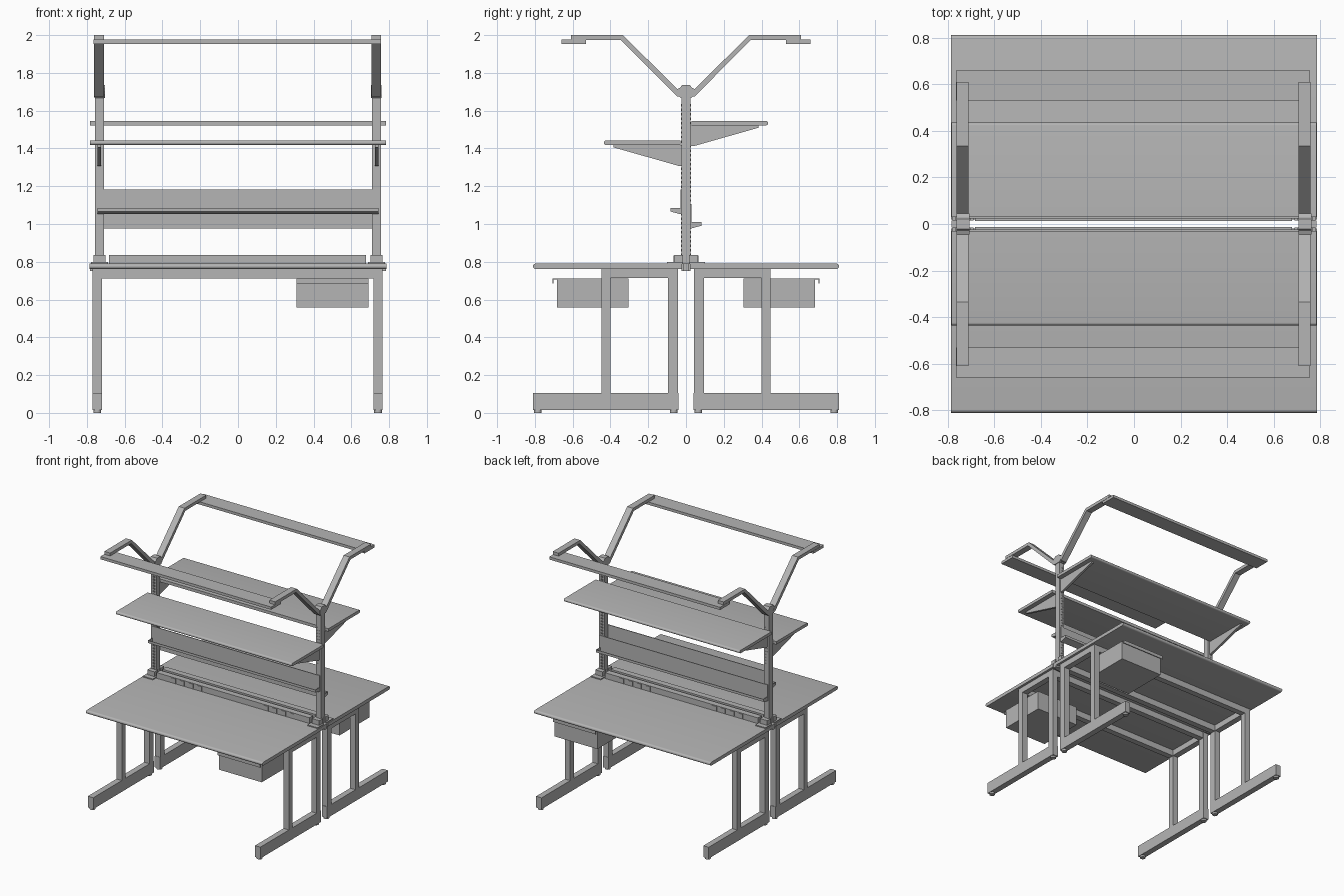
import bpy, bmesh
from math import sin, cos, pi

if "Cube" in bpy.data.objects:
    bpy.data.objects.remove(bpy.data.objects["Cube"])

grey = bpy.data.materials.new("light grey")
grey.use_nodes = True
COLOUR = (0.46, 0.46, 0.46, 1)
grey.diffuse_color = COLOUR
next(n for n in grey.node_tree.nodes if n.type == 'BSDF_PRINCIPLED').inputs["Base Color"].default_value = COLOUR


def extrude(name, outline, x0, x1):
    """Solid made from a y-z outline pulled along x."""
    bm = bmesh.new()
    face = bm.faces.new([bm.verts.new((x0, y, z)) for y, z in outline])
    pulled = bmesh.ops.extrude_face_region(bm, geom=[face])
    verts = [v for v in pulled["geom"] if isinstance(v, bmesh.types.BMVert)]
    bmesh.ops.translate(bm, verts=verts, vec=(x1 - x0, 0, 0))
    bmesh.ops.recalc_face_normals(bm, faces=bm.faces)
    mesh = bpy.data.meshes.new(name)
    bm.to_mesh(mesh)
    bm.free()
    mesh.materials.append(grey)
    obj = bpy.data.objects.new(name, mesh)
    bpy.context.collection.objects.link(obj)
    return obj


def box(name, x0, x1, y0, y1, z0, z1):
    return extrude(name, [(y0, z0), (y1, z0), (y1, z1), (y0, z1)], x0, x1)


def slab(name, half_width, s, inner, outer, z0, z1):
    """Board with a rounded outer edge."""
    r, mid = (z1 - z0) / 2, (z0 + z1) / 2
    nose = [(s * (outer - r + r * cos(a)), mid + r * sin(a))
            for a in [pi * (i / 8 - 0.5) for i in range(9)]]
    return extrude(name, [(s * inner, z1), (s * inner, z0)] + nose, -half_width, half_width)


def repeat(obj, count, step):
    mod = obj.modifiers.new("repeat", 'ARRAY')
    mod.count = count
    mod.use_relative_offset = False
    mod.use_constant_offset = True
    mod.constant_offset_displace = step


def shelf(tag, s, z):
    # Board on two tapered brackets
    slab(tag + "_shelf", 0.783, s, 0.03, 0.435, z, z + 0.024)
    for x in (-0.735, 0.735):
        extrude(tag + "_shelf_bracket",
                [(s * 0.025, z), (s * 0.025, z - 0.11), (s * 0.04, z - 0.11),
                 (s * 0.385, z - 0.012), (s * 0.385, z)], x - 0.01, x + 0.01)


def panel_tray(tag, s, z):
    # Back panel with a shallow sloping tray along its lower edge
    box(tag + "_panel", -0.745, 0.745, s * 0.024, s * 0.03, z, z + 0.13)
    extrude(tag + "_tray",
            [(s * 0.03, z), (s * 0.082, z + 0.014), (s * 0.082, z + 0.034),
             (s * 0.077, z + 0.034), (s * 0.077, z + 0.019), (s * 0.03, z + 0.006)],
            -0.745, 0.745)
    for x in (-0.745, 0.742):
        extrude(tag + "_tray_end",
                [(s * 0.03, z), (s * 0.082, z + 0.014), (s * 0.082, z + 0.034),
                 (s * 0.03, z + 0.034)], x, x + 0.003)


def workstation(tag, s):
    # Worktop
    slab(tag + "_worktop", 0.785, s, 0.02, 0.81, 0.762, 0.79)

    # Leg frames
    for x in (-0.745, 0.742):
        a, b = x - 0.024, x + 0.024
        box(tag + "_foot_beam", a, b, s * 0.04, s * 0.81, 0.014, 0.105)
        box(tag + "_outer_leg", a, b, s * 0.4, s * 0.447, 0.105, 0.762)
        box(tag + "_inner_leg", a, b, s * 0.043, s * 0.094, 0.105, 0.762)
        box(tag + "_top_rail", a, b, s * 0.094, s * 0.4, 0.715, 0.762)
        for y in (0.065, 0.785):
            bpy.ops.mesh.primitive_cylinder_add(vertices=20, radius=0.021, depth=0.016,
                                                location=(x, s * y, 0.008))
            pad = bpy.context.object
            pad.name = tag + "_levelling_pad"
            pad.data.materials.append(grey)

    # Cross beams under the worktop
    for y in (0.045, 0.4):
        box(tag + "_cross_beam", -0.721, 0.718, s * y, s * (y + 0.047), 0.712, 0.762)

    # Hanging drawer with a hooked pull
    box(tag + "_drawer", 0.31, 0.69, s * 0.305, s * 0.683, 0.558, 0.712)
    extrude(tag + "_drawer_pull",
            [(s * 0.683, 0.712), (s * 0.706, 0.712), (s * 0.706, 0.685),
             (s * 0.701, 0.685), (s * 0.701, 0.706), (s * 0.683, 0.706)], 0.31, 0.69)

    # Power rail with two groups of sockets
    box(tag + "_power_rail", -0.682, 0.678, s * 0.012, s * 0.06, 0.79, 0.836)
    for start in (-0.55, 0.275):
        socket = box(tag + "_sockets", start, start + 0.038, s * 0.058, s * 0.066, 0.795, 0.832)
        repeat(socket, 4, (0.078, 0, 0))

    # Bent lamp arms and lamp bar
    for x in (-0.736, 0.732):
        extrude(tag + "_lamp_arm",
                [(s * 0.02, 1.672), (s * 0.045, 1.675), (s * 0.345, 1.975),
                 (s * 0.61, 1.975), (s * 0.61, 2.0), (s * 0.335, 2.0), (s * 0.02, 1.69)],
                x - 0.026, x + 0.026)
    box(tag + "_lamp_bar", -0.764, 0.756, s * 0.53, s * 0.658, 1.954, 1.976)

    # Perforated strip and foot plate on each upright
    for x in (-0.733, 0.733):
        for dx in (-0.007, 0.007):
            slot = box(tag + "_slot_strip", x + dx - 0.003, x + dx + 0.003,
                       s * 0.023, s * 0.026, 0.83, 0.843)
            repeat(slot, 34, (0, 0, 0.024))
        box(tag + "_foot_plate", x - 0.045, x + 0.045, s * 0.015, s * 0.1, 0.788, 0.798)
        box(tag + "_foot_clamp", x - 0.032, x + 0.032, s * 0.015, s * 0.06, 0.798, 0.836)


for tag, s in (("front", -1), ("back", 1)):
    workstation(tag, s)

shelf("front", -1, 1.418)
shelf("back", 1, 1.522)
panel_tray("front", -1, 1.052)
panel_tray("back", 1, 0.977)

# Uprights, caps and end clamps shared by both sides
for x in (-0.733, 0.733):
    box("upright", x - 0.023, x + 0.023, -0.024, 0.024, 0.75, 1.68)
    extrude("upright_cap",
            [(-0.03, 1.668), (0.03, 1.668), (0.046, 1.685), (0.046, 1.715), (0.03, 1.722),
             (0.022, 1.735), (-0.022, 1.735), (-0.03, 1.722), (-0.046, 1.715), (-0.046, 1.685)],
            x - 0.028, x + 0.028)
    outward = 1 if x > 0 else -1
    box("end_clamp", x, x + outward * 0.05, -0.016, 0.016, 0.75, 0.79)

# Smooth the rounded parts only
bpy.ops.object.select_all(action='DESELECT')
for obj in bpy.context.scene.objects:
    if obj.type == 'MESH' and ("worktop" in obj.name or "pad" in obj.name or obj.name.endswith("shelf")):
        obj.select_set(True)
        bpy.context.view_layer.objects.active = obj
bpy.ops.object.shade_smooth_by_angle()
